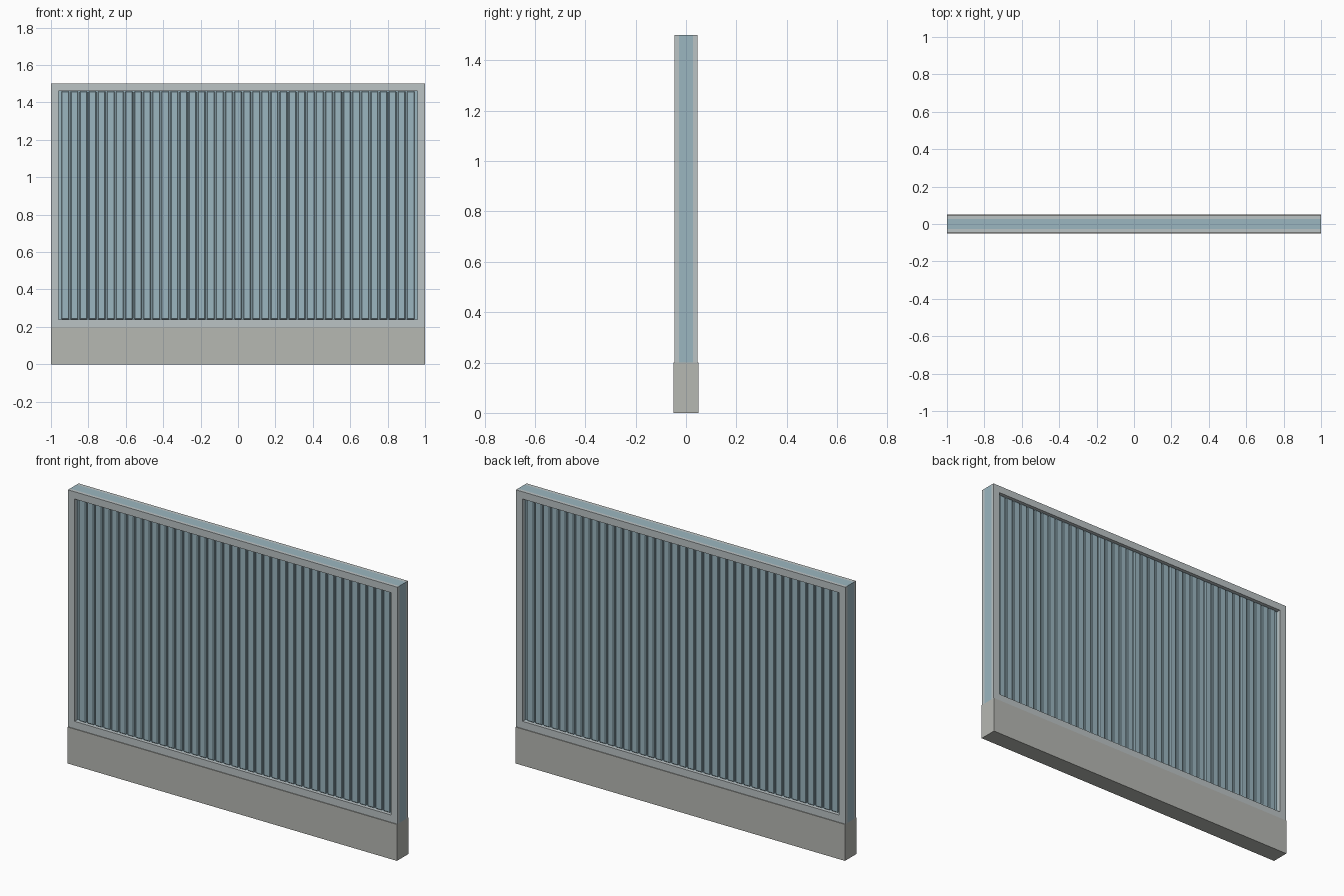
import bpy, bmesh
from mathutils import Matrix

if "Cube" in bpy.data.objects:
    bpy.data.objects.remove(bpy.data.objects["Cube"])


def material(name, color):
    m = bpy.data.materials.new(name)
    m.diffuse_color = (*color, 1)
    m.use_nodes = True
    m.node_tree.nodes["Principled BSDF"].inputs["Base Color"].default_value = m.diffuse_color
    return m


def finish(name, bm, mat):
    bmesh.ops.recalc_face_normals(bm, faces=bm.faces)
    me = bpy.data.meshes.new(name)
    bm.to_mesh(me)
    bm.free()
    me.materials.append(mat)
    ob = bpy.data.objects.new(name, me)
    bpy.context.collection.objects.link(ob)
    return ob


def add_box(bm, x0, x1, y0, y1, z0, z1):
    m = Matrix.Translation(((x0 + x1) / 2, (y0 + y1) / 2, (z0 + z1) / 2))
    m = m @ Matrix.Diagonal((x1 - x0, y1 - y0, z1 - z0, 1))
    return bmesh.ops.create_cube(bm, size=1, matrix=m)["verts"]


def ring(name, y0, y1, mat):
    """Rectangular frame around the panel opening, between depths y0 and y1."""
    bm = bmesh.new()
    loops = []
    for hw, z0, z1 in ((1, BASE, TOP), (1 - RIM, BASE + RIM, TOP - RIM)):
        for y in (y0, y1):
            loops.append([bm.verts.new((x, y, z)) for x, z in
                          ((-hw, z0), (hw, z0), (hw, z1), (-hw, z1))])
    of, ob, inf, inb = loops
    for i in range(4):
        j = (i + 1) % 4
        for a, b in ((of, ob), (ob, inb), (inb, inf), (inf, of)):
            bm.faces.new((a[i], a[j], b[j], b[i]))
    return finish(name, bm, mat)


BASE, TOP, RIM = 0.20, 1.50, 0.04
FLANGE, CORE = 0.046, 0.028
RIBS, PITCH, RIB_W = 39, 0.0486, 0.041

concrete = material("concrete", (0.47, 0.48, 0.45))
steel = material("steel", (0.50, 0.55, 0.56))
blue = material("blue_panel", (0.33, 0.47, 0.53))

# Plinth
bm = bmesh.new()
add_box(bm, -1, 1, -0.05, 0.05, 0, BASE)
finish("base_plinth", bm, concrete)

# Frame: grey flanges on both faces, blue core between them
ring("front_flange", -FLANGE, -CORE, steel)
ring("back_flange", CORE, FLANGE, steel)
ring("frame_core", -CORE, CORE, blue)

# Backing sheet inside the opening
bm = bmesh.new()
add_box(bm, -1 + RIM, 1 - RIM, -0.018, 0.018, BASE + RIM, TOP - RIM)
finish("panel_sheet", bm, blue)

# Vertical ribs, showing on both faces
bm = bmesh.new()
for i in range(RIBS):
    x = (i - (RIBS - 1) / 2) * PITCH
    add_box(bm, x - RIB_W / 2, x + RIB_W / 2, -0.03, 0.03,
            BASE + RIM, TOP - RIM)
ribs = finish("panel_ribs", bm, blue)
bev = ribs.modifiers.new("bevel", "BEVEL")
bev.width = 0.004
bev.segments = 1
